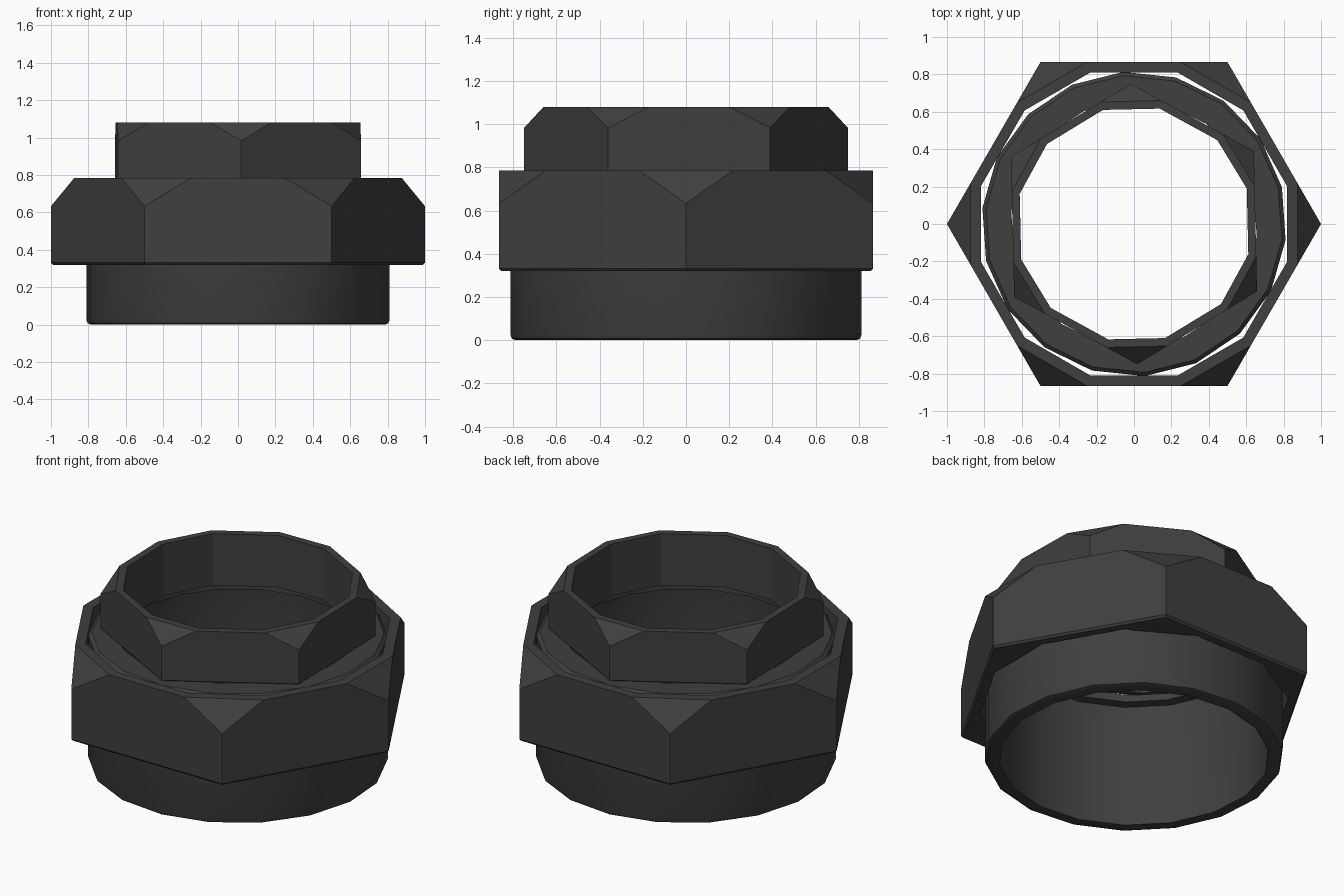
import bpy, bmesh
from math import cos, sin, pi, radians
from mathutils import Vector

if "Cube" in bpy.data.objects:
    bpy.data.objects.remove(bpy.data.objects["Cube"])

mat = bpy.data.materials.new("dark_metal")
mat.diffuse_color = (0.05, 0.05, 0.05, 1)
mat.use_nodes = True
mat.node_tree.nodes["Principled BSDF"].inputs["Base Color"].default_value = mat.diffuse_color


def finish(bm, name):
    bmesh.ops.recalc_face_normals(bm, faces=bm.faces[:])
    me = bpy.data.meshes.new(name)
    bm.to_mesh(me)
    bm.free()
    me.materials.append(mat)
    ob = bpy.data.objects.new(name, me)
    bpy.context.collection.objects.link(ob)
    return ob


def hex_nut(name, radius, z0, z_corner, z1, turn, bevel=0.012):
    """Hollow hex nut whose six top corners are cut off by flat facets."""
    bm = bmesh.new()
    flat = [Vector((cos(turn + i * pi / 3), sin(turn + i * pi / 3), 0)) * radius
            for i in range(6)]
    # each corner gives two points, a quarter of a side away from it
    pairs = [(flat[i].lerp(flat[i - 1], 0.25), flat[i].lerp(flat[(i + 1) % 6], 0.25))
             for i in range(6)]

    def ring(points, z, s=1.0):
        return [bm.verts.new((p.x * s, p.y * s, z)) for p in points]

    def pair_ring(z, s=1.0):
        return [ring(p, z, s) for p in pairs]

    base = ring(flat, z0, 1 - bevel)
    low = ring(flat, z0 + bevel)
    mid = ring(flat, z_corner)
    top = pair_ring(z1)
    hole_top = pair_ring(z1, 0.935)
    hole_low = pair_ring(z0, 0.935)
    for i in range(6):
        j = (i + 1) % 6
        # side, base bevel, corner facet
        bm.faces.new((low[i], low[j], mid[j], top[j][0], top[i][1], mid[i]))
        bm.faces.new((base[i], base[j], low[j], low[i]))
        bm.faces.new((mid[i], top[i][1], top[i][0]))
        # underside
        bm.faces.new((base[i], base[j], hole_low[j][0], hole_low[i][1]))
        bm.faces.new((base[i], hole_low[i][1], hole_low[i][0]))
        # top rim and hole wall
        for (a, b), (c, d) in (((i, 0), (i, 1)), ((i, 1), (j, 0))):
            bm.faces.new((top[a][b], top[c][d], hole_top[c][d], hole_top[a][b]))
            bm.faces.new((hole_top[a][b], hole_top[c][d], hole_low[c][d], hole_low[a][b]))
    return finish(bm, name)


def lathe(name, profile, sides, turn):
    """Closed (radius, z) profile turned around the z axis."""
    bm = bmesh.new()
    rings = [[bm.verts.new((r * cos(turn + 2 * pi * k / sides),
                            r * sin(turn + 2 * pi * k / sides), z))
              for r, z in profile] for k in range(sides)]
    n = len(profile)
    for k in range(sides):
        a, b = rings[k], rings[(k + 1) % sides]
        for i in range(n):
            j = (i + 1) % n
            bm.faces.new((a[i], b[i], b[j], a[j]))
    return finish(bm, name)


# Wide lower nut and smaller upper nut
hex_nut("large_nut", 1.0, 0.32, 0.633, 0.785, 0)
hex_nut("small_nut", 0.75, 0.77, 0.983, 1.08, radians(91.3))

# Collar tube with an inward lip that carries the upper nut
collar = lathe("collar", [
    (0.79, 0.0), (0.808, 0.007), (0.815, 0.025),
    (0.815, 0.755), (0.795, 0.775), (0.66, 0.775),
    (0.66, 0.73), (0.72, 0.73), (0.735, 0.61), (0.735, 0.0)], 18, radians(-6))
bpy.context.view_layer.objects.active = collar
collar.select_set(True)
bpy.ops.object.shade_smooth_by_angle(angle=radians(25))
